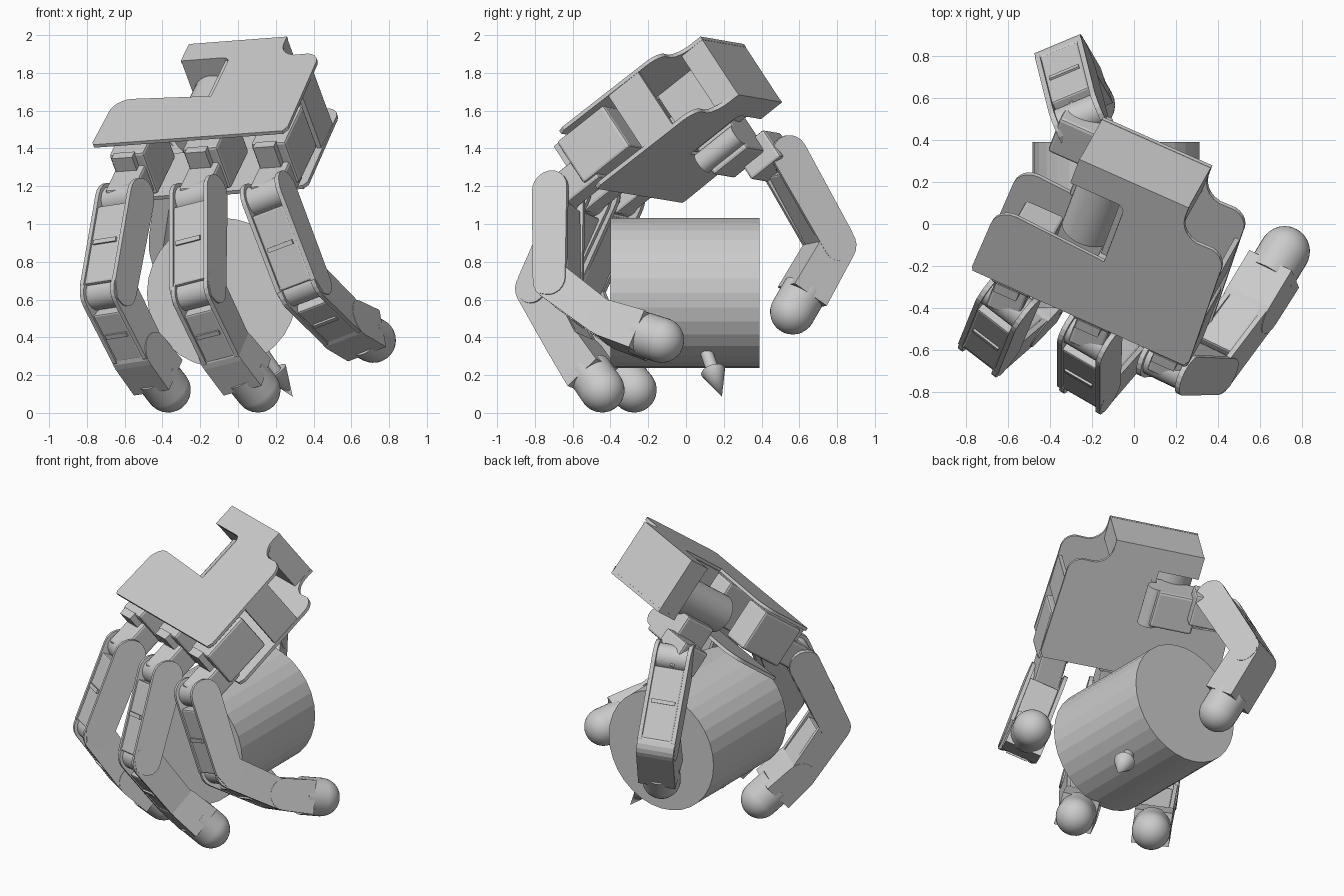
import bpy, bmesh, math
from mathutils import Vector as V, Matrix

if "Cube" in bpy.data.objects:
    bpy.data.objects.remove(bpy.data.objects["Cube"])

def frame(x, y, z, o=(0, 0, 0)):
    m = Matrix((x, y, z)).transposed().to_4x4()
    m.translation = V(o)
    return m

def finish(name, bm, m, smooth=False):
    bmesh.ops.recalc_face_normals(bm, faces=bm.faces)
    bm.transform(m)
    me = bpy.data.meshes.new(name)
    bm.to_mesh(me)
    bm.free()
    ob = bpy.data.objects.new(name, me)
    bpy.context.collection.objects.link(ob)
    if smooth:
        bpy.context.view_layer.objects.active = ob
        ob.select_set(True)
        bpy.ops.object.shade_smooth_by_angle(angle=math.radians(35))
        ob.select_set(False)
    return ob

def prism(name, pts, lo, hi, m):
    """Extrude a 2D outline along the local z axis."""
    bm = bmesh.new()
    f = bm.faces.new([bm.verts.new((x, y, lo)) for x, y in pts])
    r = bmesh.ops.extrude_face_region(bm, geom=[f])
    bmesh.ops.translate(bm, vec=(0, 0, hi - lo),
                        verts=[g for g in r["geom"] if isinstance(g, bmesh.types.BMVert)])
    # the starting face stays as the lower cap
    return finish(name, bm, m)

def box(name, x, y, z, m, bevel=0.0):
    ob = prism(name, [(x[0], y[0]), (x[1], y[0]), (x[1], y[1]), (x[0], y[1])], *z, m)
    if bevel:
        mod = ob.modifiers.new("edge", "BEVEL")
        mod.width, mod.segments = bevel, 2
    return ob

def rod(name, p, q, r1, r2, segs=32, smooth=True):
    p, q = V(p), V(q)
    bm = bmesh.new()
    bmesh.ops.create_cone(bm, cap_ends=True, segments=segs, radius1=r1, radius2=r2, depth=(q - p).length)
    m = (q - p).to_track_quat('Z', 'Y').to_matrix().to_4x4()
    m.translation = (p + q) / 2
    return finish(name, bm, m, smooth)

def arc(cx, cy, r, a0, a1, n=8):
    return [(cx + r * math.cos(math.radians(a0 + (a1 - a0) * i / n)),
             cy + r * math.sin(math.radians(a0 + (a1 - a0) * i / n))) for i in range(n + 1)]

# Palm frame: across the fingers, towards the wrist, out of the back of the hand
across = V((.912, -.405, .07)).normalized()
back = V((-.293, -.524, .80))
back = (back - across * back.dot(across)).normalized()
wrist = back.cross(across)
P = frame(across, wrist, back)

# Palm: two shaped plates, a wrist block and a side wall
outline = ([(-.51, .46), (.59, .455), (.61, .49), (.595, 1.03)]
           + arc(.505, 1.06, .09, 0, 80, 5) + arc(.46, 1.26, .115, 260, 180, 5)
           + [(.345, 1.32), (-.225, 1.32), (-.225, 1.17)]
           + arc(.02, 1.13, .04, 90, 0, 4) + [(.06, .825)]
           + arc(-.41, .755, .1, 90, 180, 6) + [(-.52, .48)])
prism("palm_back_plate", outline, 1.457, 1.477, P)
prism("palm_front_plate", outline, 1.092, 1.114, P)
box("wrist_block", (-.2235, .3435), (1.172, 1.3185), (1.094, 1.475), P)
box("palm_side_wall", (.57, .594), (.79, 1.0), (1.1, 1.46), P)
box("palm_notch_wall", (.03, .058), (.85, 1.18), (1.1, 1.46), P)

# Finger links: rounded cheeks, motor between them, rib on the back
def capsule_link(name, p, q, lat, w, r):
    d = (q - p).normalized()
    L = (q - p).length
    m = frame(d, lat.cross(d), lat, p)
    side = arc(0, 0, r, 90, 270, 10) + [(L - .02, -r), (L + .07, -r * .6)] + arc(L, 0, r * .85, -20, 90, 6)
    for s, lbl in ((-1, "a"), (1, "b")):
        z = sorted((s * w / 2, s * (w / 2 - .025)))
        prism(f"{name}_cheek_{lbl}", side, z[0], z[1], m)
    h = w / 2 - .024
    box(f"{name}_motor", (.07, L - .02), (-r + .005, r - .015), (-h, h), m, .01)
    box(f"{name}_rib", (L * .5, L * .5 + .025), (-r - .006, -r + .03), (-h + .02, h - .02), m)
    rod(f"{name}_hinge", m @ V((0, 0, -w / 2 + .01)), m @ V((0, 0, w / 2 - .01)), r * .8, r * .8, 24)

def fingertip(name, p, q, lat, w, r, tip=.12):
    d = (q - p).normalized()
    L = (q - p).length
    m = frame(d, lat.cross(d), lat, p)
    side = arc(0, 0, r, 90, 270, 10) + [(L - .1, -r - .01), (L - .1, r + .005)]
    prism(f"{name}_body", side, -w / 2, w / 2, m)
    rod(f"{name}_neck", p + d * (L - .14), q, tip, tip)
    bm = bmesh.new()
    bmesh.ops.create_uvsphere(bm, u_segments=32, v_segments=16, radius=tip)
    finish(f"{name}_pad", bm, Matrix.Translation(q) @ d.to_track_quat('Z', 'Y').to_matrix().to_4x4(), True)

fingers = {
    "left_finger": [(-.60, -.37, 1.13), (-.685, -.58, .635), (-.52, -.435, .315), (-.37, -.275, .122)],
    "middle_finger": [(-.21, -.54, 1.14), (-.21, -.76, .64), (-.055, -.58, .32), (.105, -.445, .122)],
    "right_finger": [(.165, -.675, 1.15), (.35, -.67, .67), (.56, -.385, .465), (.716, -.13, .385)],
    "thumb": [(-.26, .505, 1.36), (-.325, .765, .88), (-.21, .565, .535)],
}
for name, pts in fingers.items():
    pts = [V(p) for p in pts]
    lat = (pts[1] - pts[0]).cross(pts[-1] - pts[1]).normalized()
    parts = ["proximal", "medial"][:len(pts) - 2]
    for i, part in enumerate(parts):
        capsule_link(f"{name}_{part}", pts[i], pts[i + 1], lat, .24 - .012 * i, .101)
    fingertip(f"{name}_distal", pts[-2], pts[-1], lat, .236, .1)
    if name != "thumb":
        # knuckle bracket and the motor sitting between the palm plates
        a, b, c = P.inverted() @ pts[0]
        box(f"{name}_knuckle", (a - .085, a + .085), (b - .02, .5), (c - .09, c + .08), P, .015)
        box(f"{name}_palm_motor", (a - .1, a + .1), (.41, .74), (1.16, 1.435), P, .015)
        box(f"{name}_motor_cap", (a - .07, a + .05), (.37, .42), (1.28, 1.44), P)

# Thumb drive: motor in the notch, block under the palm, bracket to the thumb
rod("thumb_motor", P @ V((-.09, .78, 1.24)), P @ V((-.09, 1.2, 1.24)), .125, .125)
box("thumb_drive_block", (-.24, .03), (.86, 1.1), (.93, 1.16), P, .015)
rod("thumb_drive_shaft", P @ V((.03, .84, 1.02)), P @ V((.03, 1.1, 1.02)), .06, .06, 24)
box("thumb_bracket", (-.42, -.19), (.95, 1.16), (.85, 1.03), P, .015)

# Held cylinder and its direction arrow
rod("held_cylinder", (-.085, -.4, .635), (-.085, .39, .635), .397, .397, 32, False)
start, tip = V((-.085, 0, .635)), V((.29, .19, .085))
d = (tip - start).normalized()
rod("arrow_shaft", start, tip - d * .15, .034, .034, 20)
rod("arrow_head", tip - d * .17, tip, .066, 0, 20)
